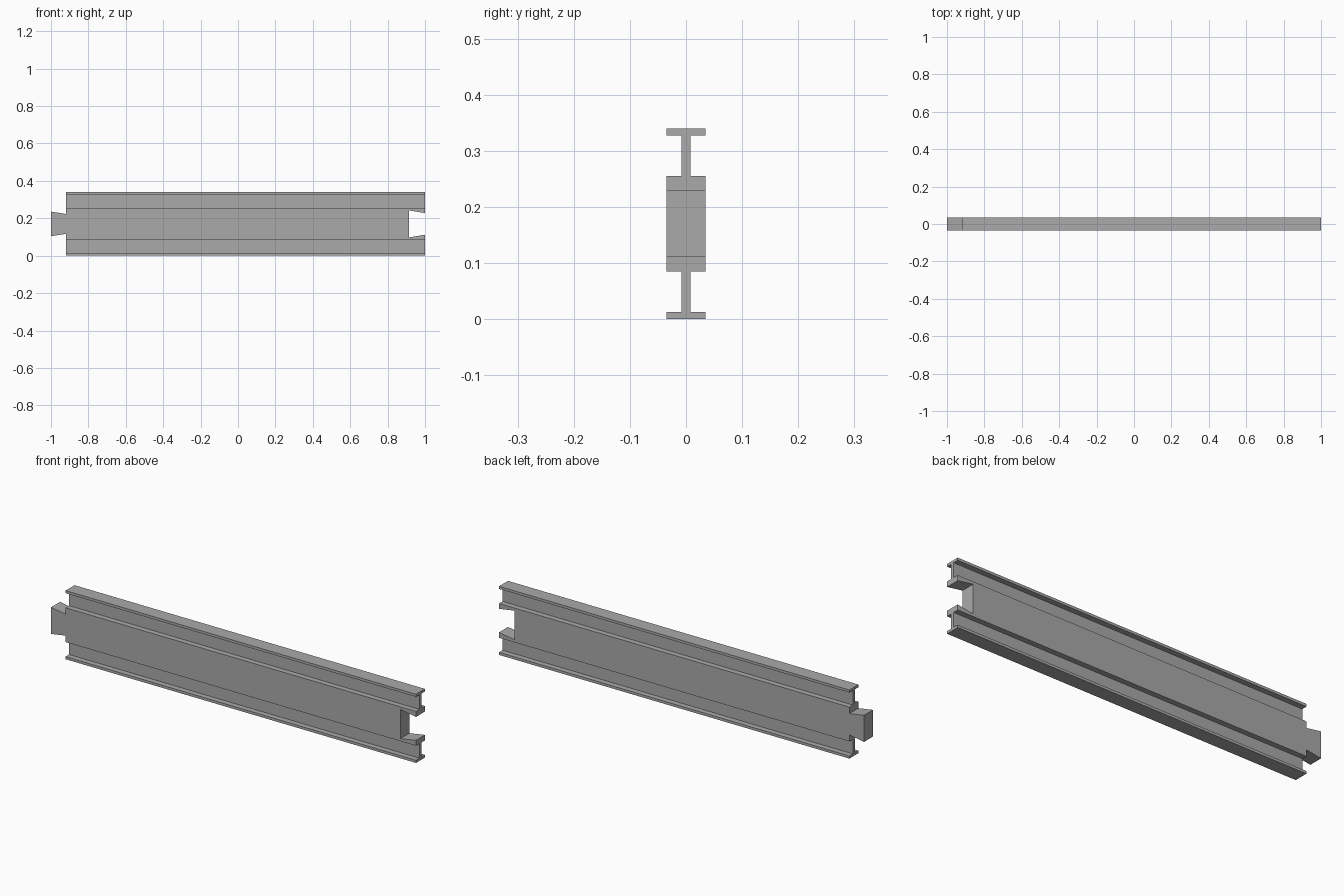
import bpy
import bmesh
from mathutils import Vector

if "Cube" in bpy.data.objects:
    bpy.data.objects.remove(bpy.data.objects["Cube"])

H = 0.34            # total height
MID = H / 2
W = 0.035           # half width of core and flanges
WEB = 0.008         # half thickness of webs
CORE = 0.085        # half height of the core
X0, X1 = -0.92, 1.0  # ends of the rail without the tongue

grey = bpy.data.materials.new("grey")
grey.diffuse_color = (0.4, 0.4, 0.4, 1)
grey.use_nodes = True
grey.node_tree.nodes["Principled BSDF"].inputs["Base Color"].default_value = grey.diffuse_color


def prism(name, points, direction):
    """Extrude a closed outline along a vector."""
    bm = bmesh.new()
    face = bm.faces.new([bm.verts.new(p) for p in points])
    new = bmesh.ops.extrude_face_region(bm, geom=[face])
    verts = [g for g in new["geom"] if isinstance(g, bmesh.types.BMVert)]
    bmesh.ops.translate(bm, verts=verts, vec=Vector(direction))
    bmesh.ops.recalc_face_normals(bm, faces=bm.faces)
    mesh = bpy.data.meshes.new(name)
    bm.to_mesh(mesh)
    bm.free()
    mesh.materials.append(grey)
    obj = bpy.data.objects.new(name, mesh)
    bpy.context.collection.objects.link(obj)
    return obj


# Core block with a dovetail tongue on the left and a matching socket on the right
half = [(-1.0, 0.066), (X0, 0.053), (X0, CORE), (X1, CORE), (X1, 0.058), (0.915, 0.072)]
outline = half + [(x, -z) for x, z in reversed(half)]
prism("core_block", [(x, -W, MID + z) for x, z in outline], (0, 2 * W, 0))

# T-shaped rails (web and flange) above and below the core
tee = [(WEB, CORE), (WEB, MID - 0.013), (W, MID - 0.013), (W, MID)]
tee += [(-y, z) for y, z in reversed(tee)]
for name, side in (("top_rail", 1), ("bottom_rail", -1)):
    prism(name, [(X0, y, MID + side * z) for y, z in tee], (X1 - X0, 0, 0))
